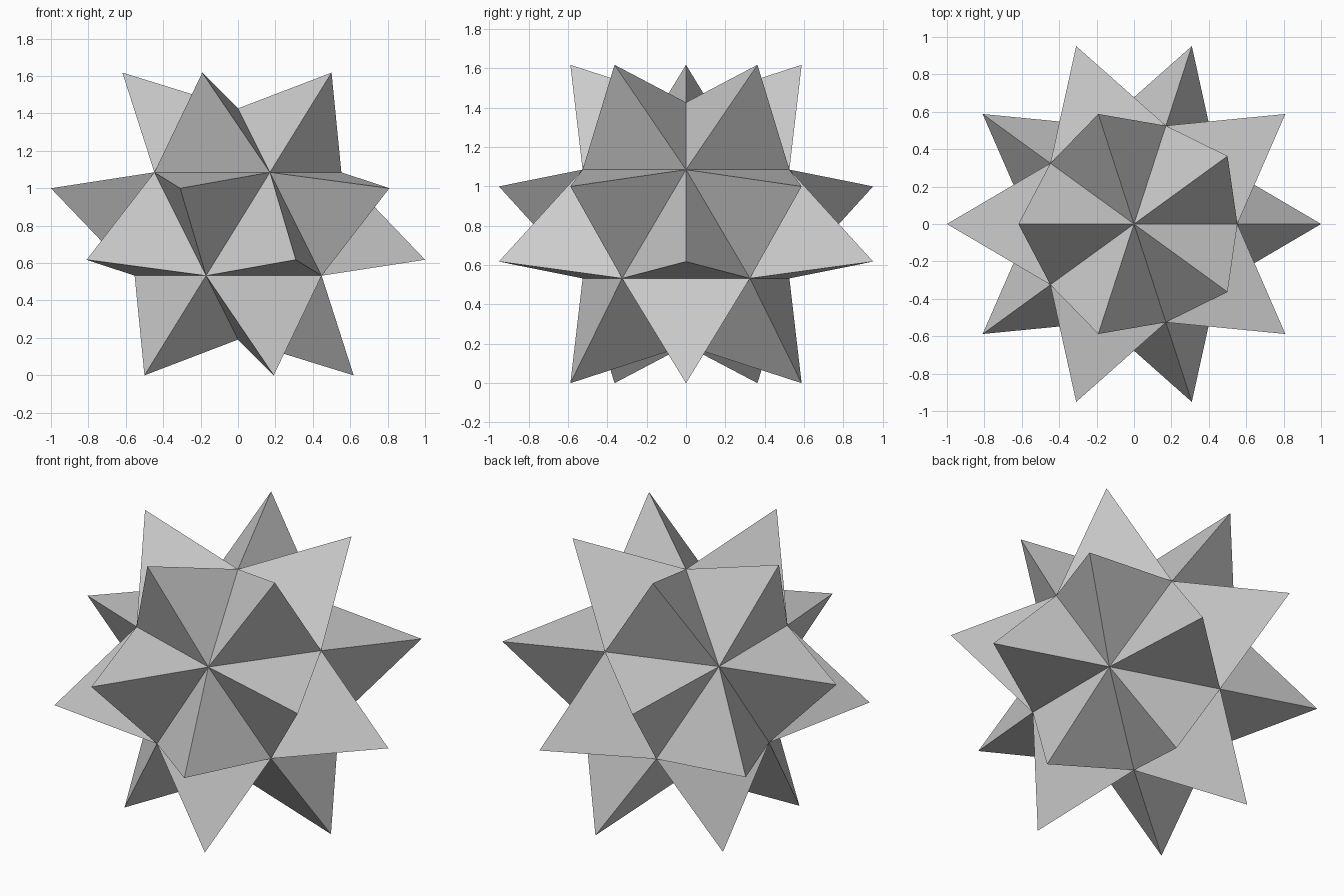
import bpy
import bmesh
from mathutils import Vector

cube = bpy.data.objects.get("Cube")
if cube:
    bpy.data.objects.remove(cube, do_unlink=True)

CORE_RADIUS = 0.618
TIP_RADIUS = 1.0184
CENTRE = Vector((0, 0, 0.809))

# Single grey surface
grey = bpy.data.materials.new("grey")
grey.use_nodes = True
colour = (0.6, 0.6, 0.6, 1)
grey.diffuse_color = colour
grey.node_tree.nodes["Principled BSDF"].inputs["Base Color"].default_value = colour

# Icosahedral core, with every face raised into a three-sided spike
bm = bmesh.new()
bmesh.ops.create_icosphere(bm, subdivisions=1, radius=CORE_RADIUS)
spikes = bmesh.ops.poke(bm, faces=bm.faces[:])
for tip in spikes["verts"]:
    tip.co = tip.co.normalized() * TIP_RADIUS
bmesh.ops.recalc_face_normals(bm, faces=bm.faces[:])
bmesh.ops.translate(bm, verts=bm.verts[:], vec=CENTRE)

mesh = bpy.data.meshes.new("spiked_star")
bm.to_mesh(mesh)
bm.free()
mesh.materials.append(grey)
star = bpy.data.objects.new("spiked_star", mesh)
bpy.context.collection.objects.link(star)
